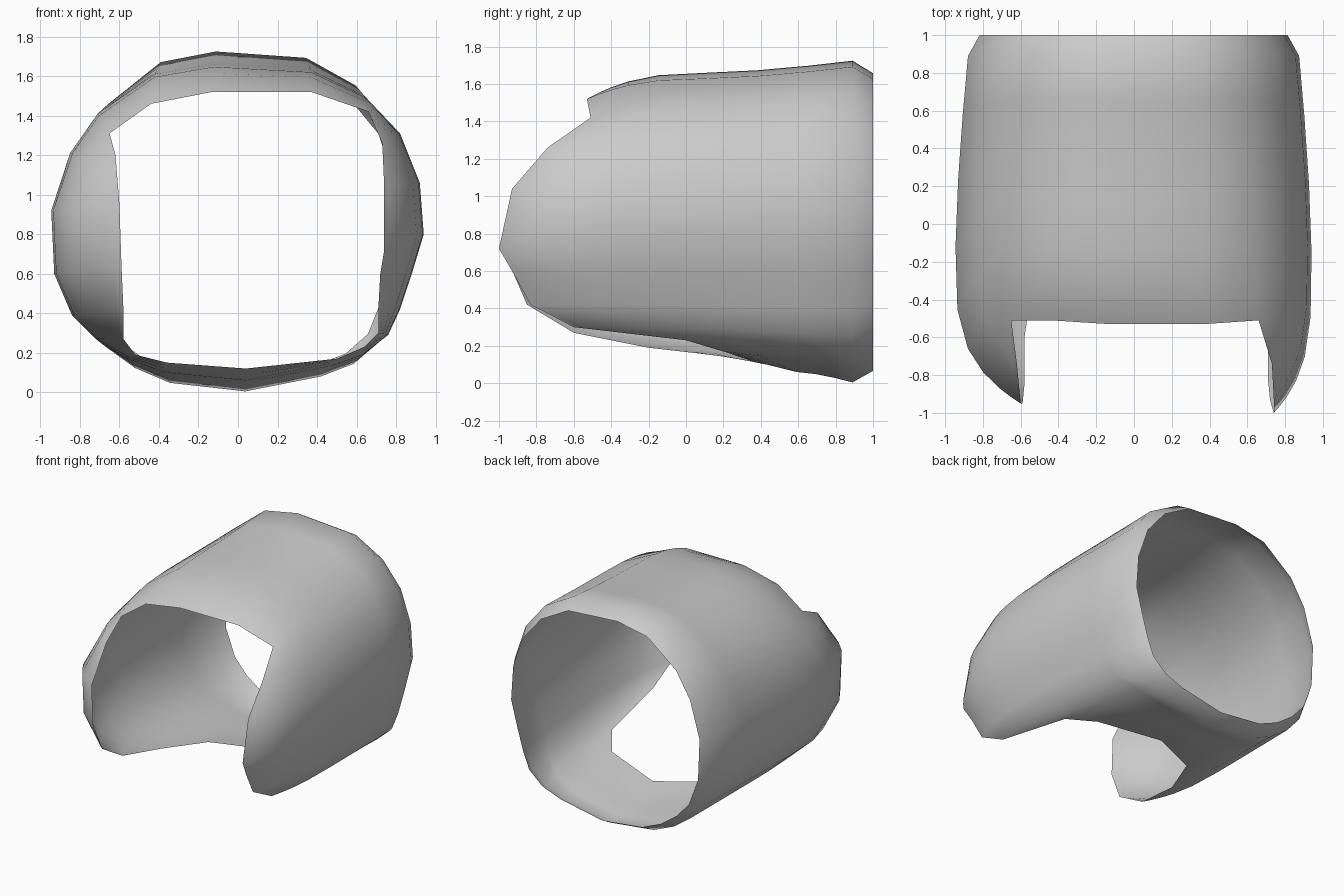
import bpy
import bmesh

cube = bpy.data.objects.get("Cube")
if cube:
    bpy.data.objects.remove(cube, do_unlink=True)

# Front rim (x, y, z) with its long side flaps, clockwise from the top
FRONT_RIM = [
    (-.13, -.53, 1.52), (.37, -.53, 1.52), (.66, -.51, 1.42), (.73, -.74, 1.26),
    (.74, -.93, 1.04), (.74, -1, .72), (.72, -.93, .6), (.71, -.83, .42),
    (.71, -.6, .3), (.64, 0, .23), (.5, .2, .17), (.04, .35, .12),
    (-.36, .15, .15), (-.52, -.2, .19), (-.58, -.6, .27), (-.58, -.85, .42),
    (-.59, -.95, .65), (-.6, -.95, .95), (-.62, -.74, 1.2), (-.65, -.51, 1.31),
    (-.44, -.51, 1.46),
]
# Widest cross-section (x, z), matching the rim point for point
BODY_SECTION = [
    (-.12, 1.66), (.37, 1.63), (.64, 1.5), (.82, 1.31), (.92, 1.06), (.94, .8),
    (.88, .6), (.82, .42), (.76, .29), (.63, .19), (.45, .13), (.04, .06),
    (-.37, .1), (-.56, .17), (-.72, .27), (-.84, .39), (-.93, .6), (-.945, .92),
    (-.85, 1.21), (-.71, 1.41), (-.42, 1.61),
]
SHOULDER_Y = .89     # where the tube starts turning in at the back
WIDEST = .45         # share of the length from rim to widest section
FRONT_STEPS = [0, .04, .1, .2, .35, .6, 1]
BACK_STEPS = [.35, .7, 1]


def mix(a, b, t):
    return a + (b - a) * t


def strip(rim, section):
    """Points of one lengthwise strip, from the front rim to the back rim."""
    fx, fy, fz = rim
    mx, mz = section
    my = mix(fy, SHOULDER_Y, WIDEST)
    bulge = 1 - 3 * min(0, fy)          # longer flaps curl in more sharply
    points = []
    for u in FRONT_STEPS:
        s = 1 - (1 - u) ** bulge
        points.append((mix(fx, mx, s), mix(fy, my, u), mix(fz, mz, s)))
    bx, bz = mx * .93, .8 + (mz - .8) * 1.075
    for u in BACK_STEPS:
        s = u ** 1.5
        points.append((mix(mx, bx, s), mix(my, SHOULDER_Y, u), mix(mz, bz, s)))
    # turned-in back rim
    points.append((bx * .93, 1, mix(.83, bz, .925)))
    return points


def build_shell(name, material):
    bm = bmesh.new()
    strips = [[bm.verts.new(p) for p in strip(r, s)]
              for r, s in zip(FRONT_RIM, BODY_SECTION)]
    for i, a in enumerate(strips):
        b = strips[(i + 1) % len(strips)]
        for j in range(len(a) - 1):
            bm.faces.new((a[j], b[j], b[j + 1], a[j + 1]))
    bm.normal_update()
    # make the faces point out of the tube
    if sum(f.normal.x * f.calc_center_median().x for f in bm.faces) < 0:
        bmesh.ops.reverse_faces(bm, faces=bm.faces[:])
    for f in bm.faces:
        f.smooth = True
    mesh = bpy.data.meshes.new(name)
    bm.to_mesh(mesh)
    bm.free()
    mesh.materials.append(material)
    obj = bpy.data.objects.new(name, mesh)
    bpy.context.collection.objects.link(obj)
    return obj


# Plain grey surface
grey = bpy.data.materials.new("plain_grey")
grey.use_nodes = True
colour = (.6, .6, .6, 1)
grey.diffuse_color = colour
grey.node_tree.nodes["Principled BSDF"].inputs["Base Color"].default_value = colour

build_shell("sleeve_shell", grey)
